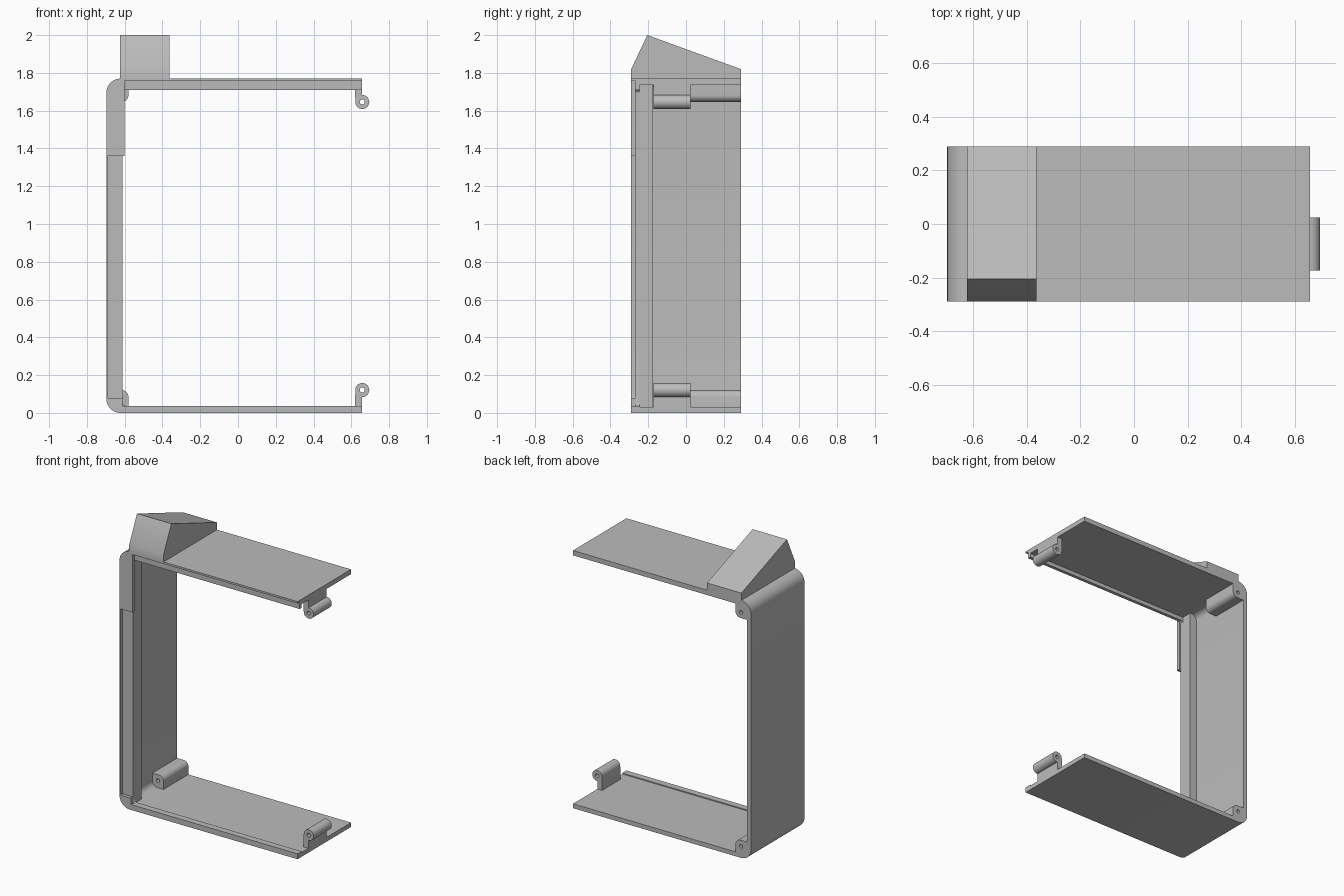
import bpy, bmesh, math
from mathutils import Vector

cube = bpy.data.objects.get("Cube")
if cube:
    bpy.data.objects.remove(cube)

grey = bpy.data.materials.new("plain grey")
grey.use_nodes = True
colour = (0.5, 0.5, 0.5, 1)
grey.diffuse_color = colour
grey.node_tree.nodes["Principled BSDF"].inputs["Base Color"].default_value = colour


def outline(corners, steps=8):
    """Closed outline from (u, v, radius) corners; the radius fillets right angles."""
    points = []
    for i, (u, v, r) in enumerate(corners):
        p = Vector((u, v))
        if r == 0:
            points.append(p)
            continue
        before = (Vector(corners[i - 1][:2]) - p).normalized()
        after = (Vector(corners[(i + 1) % len(corners)][:2]) - p).normalized()
        for k in range(steps + 1):
            t = math.pi / 2 * k / steps
            points.append(p + before * r * (1 - math.sin(t)) + after * r * (1 - math.cos(t)))
    return points


def arc(u, v, r, start=0, end=360, steps=32):
    angles = [math.radians(start + (end - start) * k / steps) for k in range(steps + 1)]
    if end - start == 360:
        angles.pop()
    return [Vector((u + r * math.cos(a), v + r * math.sin(a))) for a in angles]


def flip(loops):
    """Mirror a profile from the bottom plate to the top plate."""
    return [[Vector((p.x, BOTTOM + TOP - p.y)) for p in loop] for loop in loops]


def prism(name, loops, start, end, along_x=False):
    """Extrude a profile (first loop outside, others holes) along y or x."""
    curve = bpy.data.curves.new(name, "CURVE")
    curve.dimensions = "2D"
    curve.fill_mode = "BOTH"
    curve.extrude = (end - start) / 2
    for loop in loops:
        spline = curve.splines.new("POLY")
        spline.points.add(len(loop) - 1)
        for point, p in zip(spline.points, loop):
            point.co = (p.x, p.y, 0, 1)
        spline.use_cyclic_u = True
    helper = bpy.data.objects.new(name + " helper", curve)
    mesh = bpy.data.meshes.new_from_object(helper)
    bpy.data.objects.remove(helper)
    bpy.data.curves.remove(curve)
    bm = bmesh.new()
    bm.from_mesh(mesh)
    middle = (start + end) / 2
    for vert in bm.verts:
        u, v, w = vert.co
        vert.co = (w + middle, u, v) if along_x else (u, w + middle, v)
    bmesh.ops.remove_doubles(bm, verts=bm.verts, dist=0.0002)
    bmesh.ops.recalc_face_normals(bm, faces=bm.faces)
    bm.to_mesh(mesh)
    bm.free()
    mesh.name = name
    mesh.materials.clear()
    mesh.materials.append(grey)
    obj = bpy.data.objects.new(name, mesh)
    bpy.context.collection.objects.link(obj)
    bpy.ops.object.select_all(action="DESELECT")
    obj.select_set(True)
    bpy.context.view_layer.objects.active = obj
    bpy.ops.object.shade_smooth_by_angle(angle=math.radians(30))
    return obj


LEFT, RIGHT, HEIGHT = -0.697, 0.656, 1.77
FRONT, BACK = -0.29, 0.29
WALL, BOTTOM, TOP = -0.665, 0.03, 1.737
RIM, STEP = -0.267, -0.245
CORNER = 0.075


def bracket(inner_x, low, high, r):
    """C-shaped section open to the right."""
    return [outline([(RIGHT, 0, 0), (RIGHT, low, 0), (inner_x, low, r), (inner_x, high, r),
                     (RIGHT, high, 0), (RIGHT, HEIGHT, 0), (LEFT, HEIGHT, CORNER), (LEFT, 0, CORNER)])]


# Shell, with the stepped rim along its front edge
prism("shell", bracket(WALL, BOTTOM, TOP, 0.04), STEP, BACK)
prism("rim_lip", bracket(-0.612, 0.037, 1.71, 0.02), RIM, STEP)
prism("rim_edge", bracket(-0.69, 0.037, 1.757, 0.06), FRONT, RIM)

# Upright flange and the raised corner covers at the front
prism("side_flange", [outline([(WALL - 0.01, BOTTOM, 0), (-0.612, BOTTOM, 0),
                               (-0.612, TOP, 0), (WALL - 0.01, TOP, 0)])], STEP, -0.175)
prism("upper_corner_cover", [outline([(-0.69, 1.36, 0), (-0.6, 1.36, 0),
                                      (-0.6, 1.757, 0), (-0.69, 1.757, 0.06)])], FRONT, RIM)
prism("lower_corner_cover", [outline([(-0.69, 0.08, 0), (-0.69, 0.037, 0.04),
                                      (-0.612, 0.037, 0), (-0.612, 0.08, 0)])], FRONT, RIM)

# Screw bosses in the rear corners
boss = [outline([(WALL, BOTTOM, 0.04), (-0.58, BOTTOM, 0), (-0.58, 0.12, 0.035), (WALL, 0.12, 0)]),
        arc(-0.622, 0.08, 0.012)]
prism("lower_boss", boss, 0.02, BACK)
prism("upper_boss", flip(boss), 0.02, BACK)

# Hinge knuckles on the free ends
knuckle = [[Vector((0.62, BOTTOM)), Vector((RIGHT, BOTTOM)), Vector((RIGHT, 0.085))]
           + arc(0.658, 0.121, 0.037, -90, 180), arc(0.658, 0.121, 0.013)]
prism("lower_hinge", knuckle, -0.173, 0.025)
prism("upper_hinge", flip(knuckle), -0.173, 0.025)

# Sloped block on the top
prism("top_wedge", [outline([(FRONT, 1.76, 0), (BACK, 1.76, 0), (BACK, 1.82, 0),
                             (-0.205, 2, 0), (FRONT, 1.82, 0)])], -0.624, -0.363, along_x=True)
